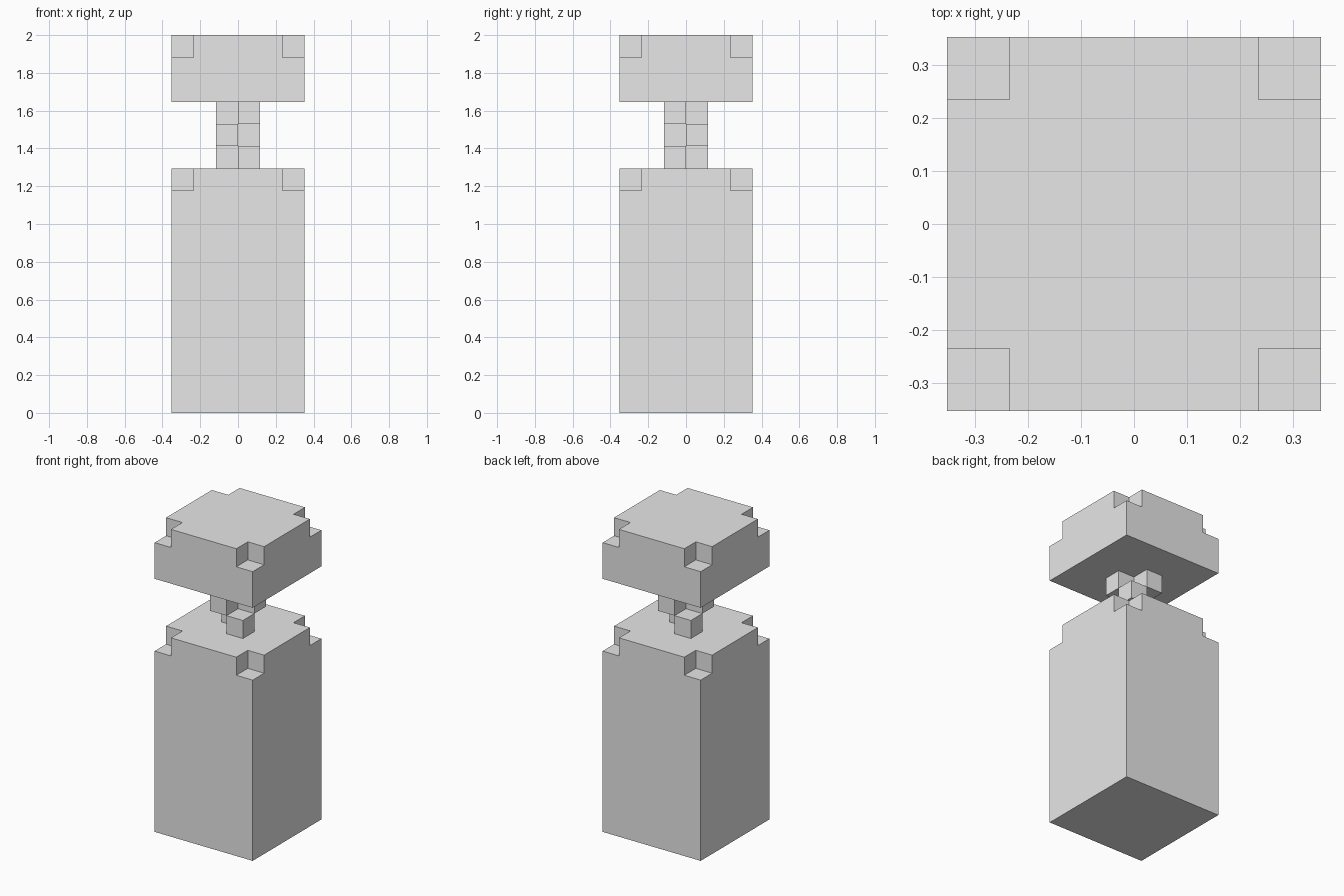
import bpy, bmesh
from mathutils import Matrix, Vector

default = bpy.data.objects.get("Cube")
if default:
    bpy.data.objects.remove(default, do_unlink=True)

U = 2 / 17        # one block unit; the model is 17 units tall
HALF = 3          # half width in units
BODY_H, NECK_H, HEAD_H = 11, 3, 3

grey = bpy.data.materials.new("plain_grey")
grey.use_nodes = True
grey.diffuse_color = (0.8, 0.8, 0.8, 1)
grey.node_tree.nodes["Principled BSDF"].inputs["Base Color"].default_value = (0.8, 0.8, 0.8, 1)


def make_boxes(name, boxes):
    """One object from boxes given as (low corner, high corner) in units."""
    bm = bmesh.new()
    for low, high in boxes:
        low, high = Vector(low) * U, Vector(high) * U
        place = Matrix.Translation((low + high) / 2) @ Matrix.Diagonal((*(high - low), 1))
        bmesh.ops.create_cube(bm, size=1, matrix=place)
    mesh = bpy.data.meshes.new(name)
    bm.to_mesh(mesh)
    bm.free()
    mesh.materials.append(grey)
    obj = bpy.data.objects.new(name, mesh)
    bpy.context.collection.objects.link(obj)
    return obj


def notched_block(name, bottom, top):
    """Square block with a unit cube cut out of each top corner."""
    block = make_boxes(name, [((-HALF, -HALF, bottom), (HALF, HALF, top))])
    corners = []
    for sx in (-1, 1):
        for sy in (-1, 1):
            xs = sorted((sx * (HALF - 1), sx * (HALF + 1)))
            ys = sorted((sy * (HALF - 1), sy * (HALF + 1)))
            corners.append(((xs[0], ys[0], top - 1), (xs[1], ys[1], top + 1)))
    cutter = make_boxes(name + "_corner_cutter", corners)
    cutter.hide_render = True
    cutter.hide_set(True)
    cutter.display_type = 'WIRE'
    cut = block.modifiers.new("corner_notches", 'BOOLEAN')
    cut.operation = 'DIFFERENCE'
    cut.solver = 'EXACT'
    cut.object = cutter
    return block


# Tall body and flat head
notched_block("body", 0, BODY_H)
notched_block("head", BODY_H + NECK_H, BODY_H + NECK_H + HEAD_H)

# Neck: diagonal pairs of cubes, the diagonal swapping on each layer
cubes = []
for layer in range(NECK_H):
    z = BODY_H + layer
    for x in (-1, 0):
        y = -1 - x if layer % 2 == 0 else x
        cubes.append(((x, y, z), (x + 1, y + 1, z + 1)))
make_boxes("neck", cubes)
